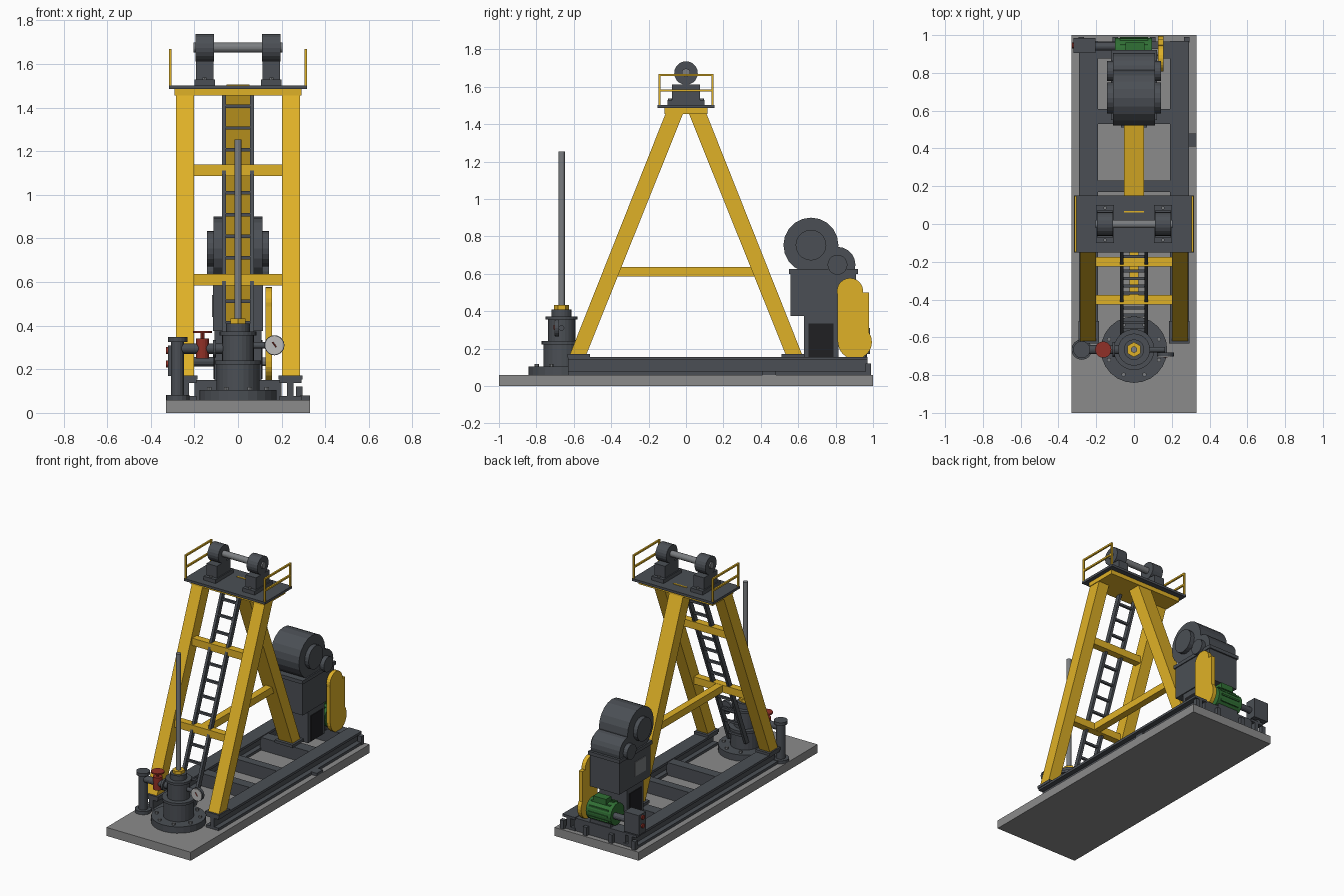
import bpy, bmesh, math
from mathutils import Vector

if "Cube" in bpy.data.objects:
    bpy.data.objects.remove(bpy.data.objects["Cube"])


def material(name, r, g, b):
    m = bpy.data.materials.new(name)
    m.use_nodes = True
    m.diffuse_color = (r, g, b, 1)
    m.node_tree.nodes["Principled BSDF"].inputs["Base Color"].default_value = (r, g, b, 1)
    return m


DARK = material("dark grey paint", .07, .078, .09)
YELLOW = material("safety yellow", .74, .44, .02)
STONE = material("concrete grey", .26, .26, .26)
STEEL = material("bare steel", .2, .21, .22)
GREEN = material("motor green", .03, .16, .035)
RED = material("valve red", .28, .03, .02)
BLACK = material("black panel", .014, .014, .016)
PALE = material("gauge white", .5, .5, .5)


def finish(name, mat, bm):
    bmesh.ops.recalc_face_normals(bm, faces=bm.faces)
    me = bpy.data.meshes.new(name)
    bm.to_mesh(me)
    bm.free()
    me.materials.append(mat)
    ob = bpy.data.objects.new(name, me)
    bpy.context.collection.objects.link(ob)
    return ob


def prism(name, mat, pts, x0, x1):
    """Extrude a (y, z) outline along x."""
    bm = bmesh.new()
    face = bm.faces.new([bm.verts.new((x0, y, z)) for y, z in pts])
    ext = bmesh.ops.extrude_face_region(bm, geom=[face])
    verts = [v for v in ext["geom"] if isinstance(v, bmesh.types.BMVert)]
    bmesh.ops.translate(bm, verts=verts, vec=(x1 - x0, 0, 0))
    return finish(name, mat, bm)


def box(name, mat, x, y, z):
    return prism(name, mat, [(y[0], z[0]), (y[1], z[0]), (y[1], z[1]), (y[0], z[1])], *x)


def block(name, mat, centre, size):
    return box(name, mat, *[(c - s / 2, c + s / 2) for c, s in zip(centre, size)])


def rod(name, mat, a, b, r, sides=20):
    a, b = Vector(a), Vector(b)
    bm = bmesh.new()
    bmesh.ops.create_cone(bm, cap_ends=True, segments=sides, radius1=r, radius2=r, depth=(b - a).length)
    ob = finish(name, mat, bm)
    ob.location = (a + b) / 2
    ob.rotation_euler = (b - a).to_track_quat("Z", "Y").to_euler()
    return ob


# Foundation and skid of I-beams
box("foundation_slab", STONE, (-.33, .33), (-1, 1), (0, .06))
for s in (-1, 1):
    box("skid_lower_flange", DARK, (s * .24 - .05, s * .24 + .05), (-.63, .97), (.06, .078))
    box("skid_web", DARK, (s * .24 - .015, s * .24 + .015), (-.63, .97), (.078, .138))
    box("skid_upper_flange", DARK, (s * .24 - .05, s * .24 + .05), (-.63, .97), (.138, .155))
for y, w in ((-.1, .07), (.2, .06), (.57, .08), (.92, .09)):
    box("skid_cross_member", DARK, (-.2, .2), (y - w / 2, y + w / 2), (.06, .15))
for x in (-.28, -.1, .1, .28):
    block("anchor_clip", DARK, (x, .975, .09), (.03, .03, .06))
box("cable_pad", DARK, (.285, .33), (.41, .48), (.06, .08))

# Tripod legs, foot plates and braces
front = [(-.62, .17), (-.532, .17), (-.016, 1.455), (-.11, 1.455)]
back = [(-y, z) for y, z in front]
for s in (-1, 1):
    prism("front_leg", YELLOW, front, s * .243 - .042, s * .243 + .042)
    block("front_foot_plate", DARK, (s * .24, -.573, .162), (.11, .12, .02))
prism("back_leg", YELLOW, back, -.054, .054)
block("back_foot_plate", DARK, (0, .57, .162), (.14, .12, .02))
for y, z in ((-.4, .61), (-.2, 1.112)):
    block("front_brace", YELLOW, (0, y, z), (.42, .05, .052))
box("long_brace", YELLOW, (-.025, .025), (-.4, .37), (.585, .635))

# Ladder lying between the front legs
low, high = Vector((0, -.59, .165)), Vector((0, -.085, 1.455))
for s in (-1, 1):
    prism("ladder_rail", DARK, [(-.60, .16), (-.565, .16), (-.055, 1.455), (-.09, 1.455)],
          s * .065 - .009, s * .065 + .009)
for i in range(13):
    p = low.lerp(high, (i + .5) / 13)
    block("ladder_rung", DARK, (0, p.y + .01, p.z), (.13, .016, .016))

# Top platform with side railings
box("platform_beam", YELLOW, (-.29, .29), (-.115, .115), (1.455, 1.485))
box("platform_deck", DARK, (-.317, .317), (-.152, .152), (1.485, 1.502))
box("deck_marker", YELLOW, (-.052, .052), (.06, .07), (1.502, 1.506))
for s in (-1, 1):
    x = s * .31
    for y in (-.142, .142):
        block("railing_post", YELLOW, (x, y, 1.583), (.012, .012, .166))
    for z in (1.58, 1.662):
        block("railing_bar", YELLOW, (x, 0, z), (.012, .296, .012))

# Bearings and shaft
rod("head_shaft", STEEL, (-.205, 0, 1.675), (.205, 0, 1.675), .022)
for s in (-1, 1):
    x = s * .153
    block("bearing_base", DARK, (x, 0, 1.515), (.095, .2, .028))
    block("bearing_pedestal", DARK, (x, 0, 1.57), (.08, .15, .085))
    rod("bearing_housing", DARK, (x - .042, 0, 1.673), (x + .042, 0, 1.673), .063)
    for y in (-.085, .085):
        rod("bearing_bolt", STEEL, (x, y, 1.528), (x, y, 1.538), .01, 6)

# Wellhead stack
WY = -.665
for name, mat, r, z0, z1, n in (
        ("wellhead_flange", DARK, .176, .06, .105, 24), ("wellhead_lower_body", DARK, .098, .105, .225, 24),
        ("wellhead_collar", DARK, .108, .222, .24, 24), ("wellhead_upper_body", DARK, .073, .24, .36, 24),
        ("wellhead_top_flange", DARK, .085, .355, .372, 24), ("stuffing_box", DARK, .054, .372, .41, 20),
        ("gland_nut", YELLOW, .04, .41, .432, 6), ("polished_rod", STEEL, .017, .43, 1.253, 16)):
    rod(name, mat, (0, WY, z0), (0, WY, z1), r, n)
for i in range(8):
    a = math.tau * (i + .5) / 8
    x, y = .143 * math.cos(a), WY + .143 * math.sin(a)
    rod("flange_bolt", STEEL, (x, y, .105), (x, y, .118), .012, 6)

# Flow line with red valve and riser
rod("flow_pipe", DARK, (-.29, WY, .295), (0, WY, .295), .024, 16)
rod("flow_flange", DARK, (-.115, WY, .295), (-.1, WY, .295), .04, 16)
rod("valve_body", RED, (-.163, WY, .25), (-.163, WY, .34), .03, 16)
rod("valve_stem", RED, (-.163, WY, .34), (-.163, WY, .37), .009, 8)
rod("valve_handwheel", RED, (-.163, WY, .366), (-.163, WY, .376), .043, 20)
rod("riser_foot", DARK, (-.277, WY, .06), (-.277, WY, .082), .054, 16)
rod("riser_pipe", DARK, (-.277, WY, .08), (-.277, WY, .335), .03, 16)
rod("riser_cap", DARK, (-.277, WY, .325), (-.277, WY, .347), .045, 16)

# Pressure gauge
rod("gauge_pipe", DARK, (0, WY, .31), (.165, WY, .31), .015, 12)
rod("gauge_case", DARK, (.167, -.68, .31), (.167, -.7, .31), .046)
rod("gauge_face", PALE, (.167, -.70, .31), (.167, -.704, .31), .042)
rod("gauge_needle", RED, (.158, -.705, .325), (.175, -.705, .302), .003, 6)

# Gearbox on its pedestal
box("gearbox_pedestal", DARK, (-.108, .108), (.63, .815), (.15, .38))
box("gearbox_body", DARK, (-.115, .115), (.56, .91), (.375, .602))
box("gearbox_rim", DARK, (-.122, .122), (.55, .92), (.6, .625))
for s in (-1, 1):
    block("pedestal_panel", BLACK, (s * .109, .722, .245), (.008, .135, .18))
box("gearbox_plate", STEEL, (-.12, -.114), (.62, .74), (.44, .54))
for name, y, z, r, hub in (("large_drum", .668, .753, .147, .082), ("small_drum", .81, .648, .096, .053)):
    rod(name, DARK, (-.112, y, z), (.112, y, z), r)
    rod(name + "_hub", DARK, (-.142, y, z), (.142, y, z), hub)

# Belt guard
box("guard_panel", YELLOW, (.126, .155), (.81, .978), (.235, .5))
rod("guard_top", YELLOW, (.126, .877, .507), (.155, .877, .507), .07, 24)
rod("guard_bottom", YELLOW, (.126, .903, .235), (.155, .903, .235), .091, 24)

# Drive motor
rod("motor_body", GREEN, (-.1, .91, .235), (.095, .91, .235), .076)
rod("motor_shaft", STEEL, (.09, .91, .235), (.13, .91, .235), .02, 12)
for i in range(12):
    a = math.tau * i / 12
    block("motor_fin", GREEN, (0, .91 + .075 * math.cos(a), .235 + .075 * math.sin(a)), (.15, .012, .012))
block("motor_terminal_box", GREEN, (.005, .93, .322), (.1, .06, .04))
block("motor_foot", DARK, (0, .91, .16), (.16, .1, .03))

# Control box with conduit and red buttons
rod("conduit", DARK, (-.21, .94, .235), (-.1, .94, .235), .022, 12)
box("control_box", DARK, (-.32, -.205), (.905, .985), (.17, .31))
rod("control_post", DARK, (-.265, .945, .15), (-.265, .945, .175), .022, 12)
for z in (.225, .285):
    rod("control_button", RED, (-.32, .945, z), (-.329, .945, z), .016, 12)
